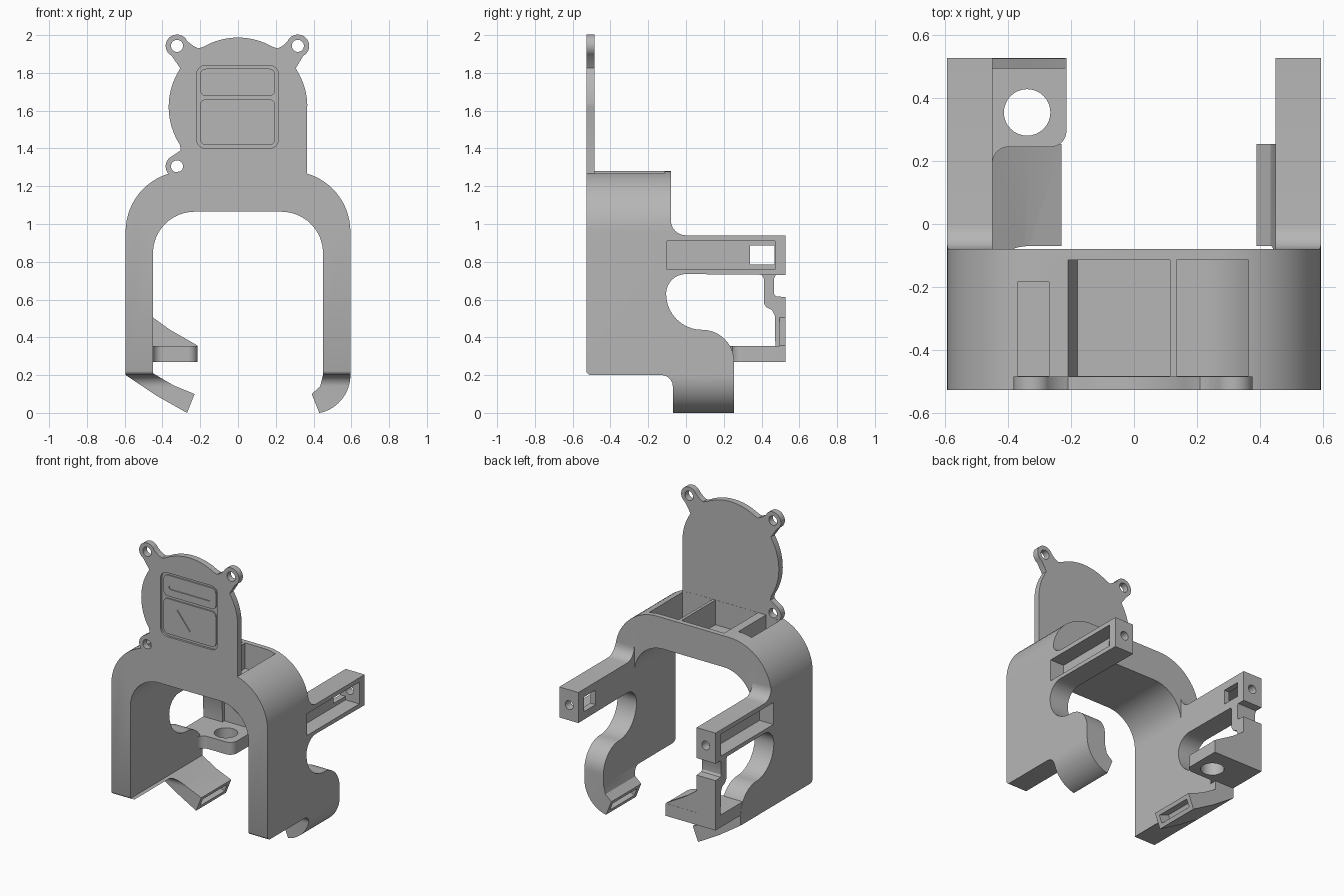
import bpy, bmesh, math
from mathutils import Vector

if "Cube" in bpy.data.objects:
    bpy.data.objects.remove(bpy.data.objects["Cube"], do_unlink=True)

grey = bpy.data.materials.new("plain grey")
grey.use_nodes = True
grey.diffuse_color = (0.47, 0.47, 0.47, 1)
grey.node_tree.nodes["Principled BSDF"].inputs["Base Color"].default_value = (0.47, 0.47, 0.47, 1)


def arc(cx, cy, r, start, end, n=16):
    angles = [math.radians(start + (end - start) * i / n) for i in range(n + 1)]
    return [(cx + r * math.cos(a), cy + r * math.sin(a)) for a in angles]


def round_rect(x0, x1, z0, z1, r):
    return (arc(x1 - r, z1 - r, r, 0, 90, 6) + arc(x0 + r, z1 - r, r, 90, 180, 6)
            + arc(x0 + r, z0 + r, r, 180, 270, 6) + arc(x1 - r, z0 + r, r, 270, 360, 6))


def prism(name, outline, axis, lo, hi):
    """Extrude a closed 2D outline along one axis."""
    place = {"x": lambda p, d: (d, p[0], p[1]),
             "y": lambda p, d: (p[0], d, p[1]),
             "z": lambda p, d: (p[0], p[1], d)}[axis]
    pts = []
    for p in outline:
        if not pts or (Vector(p) - Vector(pts[-1])).length > 1e-4:
            pts.append(p)
    if (Vector(pts[0]) - Vector(pts[-1])).length < 1e-4:
        pts.pop()
    bm = bmesh.new()
    low = [bm.verts.new(place(p, lo)) for p in pts]
    high = [bm.verts.new(place(p, hi)) for p in pts]
    bm.faces.new(low)
    bm.faces.new(high)
    for i in range(len(pts)):
        j = (i + 1) % len(pts)
        bm.faces.new((low[i], low[j], high[j], high[i]))
    bmesh.ops.recalc_face_normals(bm, faces=bm.faces)
    mesh = bpy.data.meshes.new(name)
    bm.to_mesh(mesh)
    bm.free()
    mesh.materials.append(grey)
    ob = bpy.data.objects.new(name, mesh)
    bpy.context.collection.objects.link(ob)
    return ob


def box(name, x0, x1, y0, y1, z0, z1):
    return prism(name, [(x0, y0), (x1, y0), (x1, y1), (x0, y1)], "z", z0, z1)


def combine(ob, tool, operation="DIFFERENCE"):
    mod = ob.modifiers.new("cut", "BOOLEAN")
    mod.operation, mod.object, mod.solver = operation, tool, "EXACT"
    bpy.context.view_layer.objects.active = ob
    bpy.ops.object.modifier_apply(modifier=mod.name)
    bpy.data.objects.remove(tool, do_unlink=True)


def hole(ob, cx, cy, r, axis, lo, hi):
    combine(ob, prism("hole_cutter", arc(cx, cy, r, 0, 360, 32), axis, lo, hi))


# Arch frame: front outline with both hooks, trimmed by the side outline
front = (arc(0.275, 0.96, 0.32, 0, 90) + arc(-0.275, 0.96, 0.32, 90, 180)
         + [(-0.595, 0.2), (-0.43, 0.09), (-0.27, 0), (-0.23, 0.1), (-0.34, 0.145), (-0.45, 0.21)]
         + arc(-0.23, 0.845, 0.22, 180, 90) + arc(0.23, 0.845, 0.22, 90, 0)
         + [(0.45, 0.2), (0.435, 0.14), (0.39, 0.1), (0.43, 0)]
         + arc(0.39, 0.2, 0.205, -75, 0))
side = (arc(-0.5, 0.23, 0.03, 180, 270, 6) + arc(-0.13, 0.14, 0.06, 90, 0, 8)
        + [(-0.07, -0.1), (0.255, -0.1)]
        + arc(0.085, 0.27, 0.17, 0, 90) + arc(0.085, 0.63, 0.19, 270, 180)
        + arc(0, 0.63, 0.105, 180, 90)
        + [(0.528, 0.73), (0.528, 0.94)]
        + arc(0, 1.02, 0.08, 270, 180, 8) + [(-0.08, 1.4), (-0.53, 1.4)])
frame = prism("arch_frame", front, "y", -0.528, 0.528)
combine(frame, prism("side_trim", side, "x", -0.8, 0.8), "INTERSECT")
combine(frame, box("arm_gap", -0.45, 0.45, -0.08, 0.7, 0.5, 1.2))

# Arm pockets, windows, screw holes and hook slots on both sides
for s in (-1, 1):
    combine(frame, box("arm_pocket", s * 0.49, s * 0.7, -0.1, 0.47, 0.76, 0.91))
    combine(frame, box("arm_window", s * 0.4, s * 0.55, 0.34, 0.469, 0.785, 0.885))
    hole(frame, s * 0.52, 0.835, 0.03, "y", 0.44, 0.6)
    tip = Vector((s * 0.41 if s > 0 else -0.25, 0.05))
    along = Vector((0.93 if s < 0 else -0.93, -0.37)).normalized()
    across = Vector((-along.y, along.x)) * 0.027
    corners = [tip + along * 0.08 + across, tip - along * 0.08 + across,
               tip - along * 0.08 - across, tip + along * 0.08 - across]
    combine(frame, prism("hook_slot", [tuple(c) for c in corners], "y", -0.04, 0.225))

# Pockets in the top of the arch
combine(frame, box("narrow_pocket", -0.37, -0.27, -0.484, -0.185, 1.15, 1.4))
combine(frame, prism("middle_pocket", [(-0.21, 1.4), (-0.21, 1.28), (-0.18, 1.11),
                                       (0.115, 1.11), (0.115, 1.4)], "y", -0.484, -0.115))
combine(frame, prism("curved_pocket", [(0.365, 1.4), (0.135, 1.4), (0.135, 1.105)]
                     + arc(0.23, 0.845, 0.26, 90, 59, 8), "y", -0.484, -0.115))

# Round back plate with three screw ears
ear_spots = [(0.317, 1.943), (-0.323, 1.943), (-0.323, 1.305)]
plate_outline = ([(0.365, 1.272), (0.365, 1.62)] + arc(0, 1.62, 0.367, 1, 31)
                 + [(0.306, 1.825)] + arc(*ear_spots[0], 0.06, -62, 156)
                 + [(0.235, 1.942), (0.21, 1.93)] + arc(0, 1.62, 0.367, 60, 120)
                 + [(-0.21, 1.93), (-0.235, 1.942)] + arc(*ear_spots[1], 0.06, 24, 242)
                 + [(-0.306, 1.825)] + arc(0, 1.62, 0.367, 149, 213)
                 + [(-0.303, 1.39)] + arc(*ear_spots[2], 0.06, 116, 270)
                 + [(-0.3, 1.272), (-0.3, 1.25), (0.365, 1.25)])
plate = prism("back_plate", plate_outline, "y", -0.528, -0.485)
for x, z in ear_spots:
    hole(plate, x, z, 0.032, "y", -0.6, -0.4)

# Recessed panel pair on the plate front
combine(plate, prism("badge_recess", round_rect(-0.22, 0.215, 1.4, 1.84, 0.05), "y", -0.6, -0.514))
upper = prism("upper_panel", round_rect(-0.2, 0.197, 1.678, 1.822, 0.03), "y", -0.523, -0.513)
combine(upper, prism("slot", round_rect(-0.16, 0.157, 1.727, 1.755, 0.013), "y", -0.6, -0.517))
lower = prism("lower_panel", round_rect(-0.2, 0.197, 1.418, 1.66, 0.03), "y", -0.523, -0.513)
combine(lower, prism("triangle_recess", [(-0.1, 1.6), (0.095, 1.6), (0, 1.475)], "y", -0.6, -0.517))

# Right-hand bracket: shelf with hole, gusset and post up to the arm
shelf = prism("bracket_shelf", [(-0.594, 0.18), (-0.45, 0.18)] + arc(-0.4, 0.195, 0.05, 180, 90, 8)
              + arc(-0.265, 0.295, 0.05, 270, 360, 8) + [(-0.215, 0.528), (-0.594, 0.528)],
              "z", 0.27, 0.355)
hole(shelf, -0.34, 0.355, 0.074, "z", 0.2, 0.4)
gusset = prism("bracket_gusset", [(-0.46, 0.51), (-0.45, 0.505), (-0.36, 0.44), (-0.215, 0.357),
                                  (-0.215, 0.345), (-0.46, 0.345)], "y", 0.494, 0.527)
post = prism("bracket_post", [(0.4, 0.735), (0.412, 0.71), (0.412, 0.58), (0.425, 0.56),
                              (0.455, 0.545), (0.47, 0.515), (0.473, 0.35), (0.528, 0.35),
                              (0.528, 0.613), (0.475, 0.617), (0.467, 0.63), (0.467, 0.715),
                              (0.478, 0.735)], "x", -0.595, -0.45)

# Smooth curved walls, keep edges sharp
bpy.ops.object.select_all(action="DESELECT")
for ob in (frame, plate, upper, lower, shelf, gusset, post):
    ob.select_set(True)
bpy.context.view_layer.objects.active = frame
bpy.ops.object.shade_smooth_by_angle(angle=math.radians(30))
